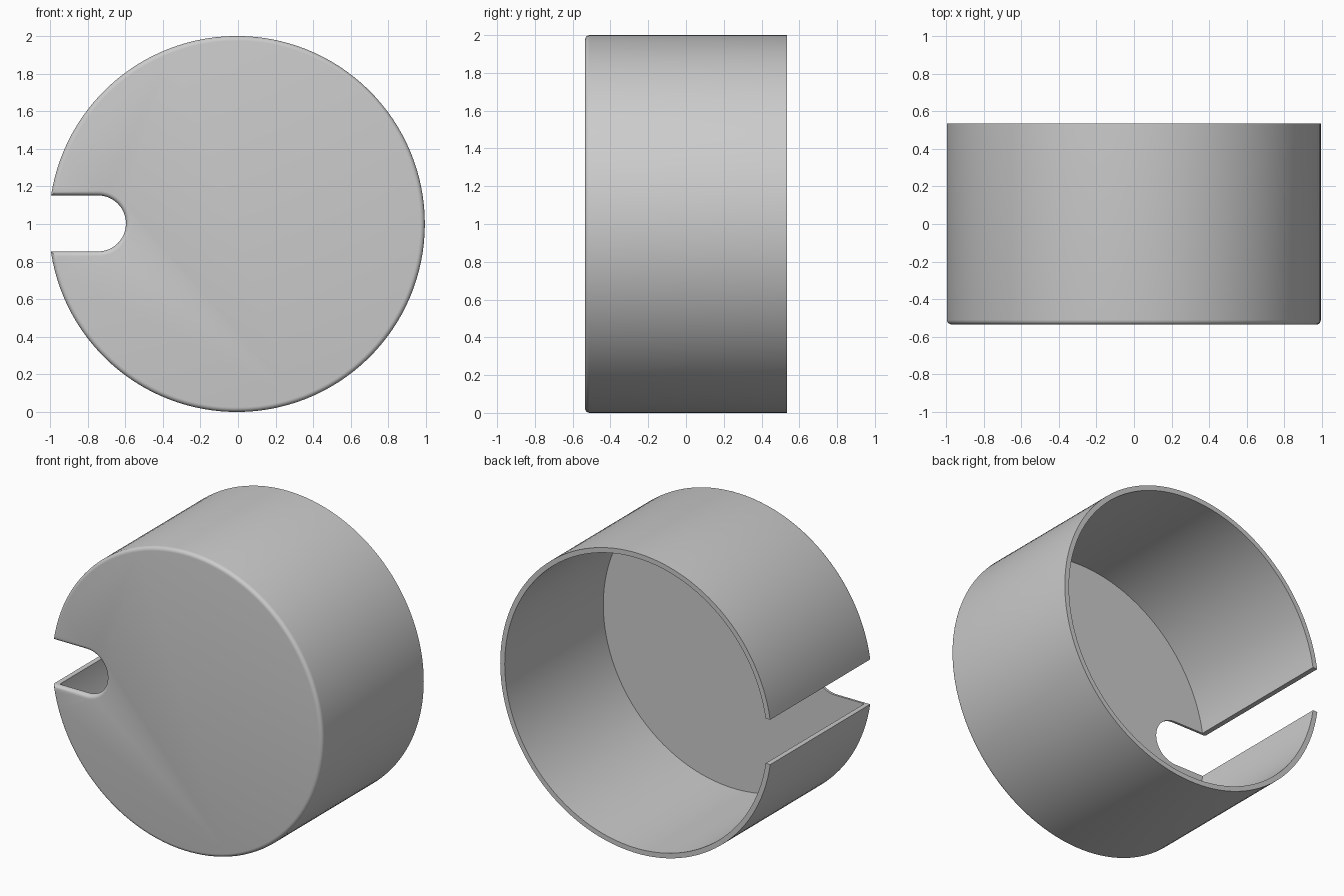
import bpy, bmesh, math
from mathutils import Vector

cube = bpy.data.objects.get("Cube")
if cube:
    bpy.data.objects.remove(cube, do_unlink=True)

FRONT, BACK = -0.535, 0.535
RADIUS, WALL, FILLET = 1.0, 0.033, 0.025
CX, CZ = -0.006, 1.0            # axis of the cup
SLOT_HALF, SLOT_X = 0.149, -0.745
SLOT_Z = 1.003


def make_object(name, bm):
    bmesh.ops.recalc_face_normals(bm, faces=bm.faces[:])
    mesh = bpy.data.meshes.new(name)
    bm.to_mesh(mesh)
    bm.free()
    obj = bpy.data.objects.new(name, mesh)
    bpy.context.collection.objects.link(obj)
    return obj


def arc(cx, cz, radius, start, end, steps):
    angles = [start + (end - start) * i / steps for i in range(steps + 1)]
    return [(cx + radius * math.cos(a), cz + radius * math.sin(a)) for a in angles]


def prism(outline, y0, y1):
    """Extrude an x-z outline along y; returns the mesh and its face at y0."""
    bm = bmesh.new()
    face = bm.faces.new([bm.verts.new((x, y0, z)) for x, z in outline])
    copy = bmesh.ops.extrude_face_region(bm, geom=[face], use_keep_orig=True)
    moved = [v for v in copy["geom"] if isinstance(v, bmesh.types.BMVert)]
    bmesh.ops.translate(bm, verts=moved, vec=Vector((0, y1 - y0, 0)))
    bmesh.ops.recalc_face_normals(bm, faces=bm.faces[:])
    return bm, face


# Solid disc with a round-ended slot on its right side
top = math.pi - math.asin((SLOT_Z + SLOT_HALF - CZ) / RADIUS)
bottom = -math.pi - math.asin((SLOT_Z - SLOT_HALF - CZ) / RADIUS)
outline = arc(CX, CZ, RADIUS, bottom, top, 120)
outline += arc(SLOT_X, SLOT_Z, SLOT_HALF, math.pi / 2, -math.pi / 2, 24)
bm, front = prism(outline, FRONT, BACK)

# Rounded front edge
bmesh.ops.bevel(bm, geom=list(front.edges), offset=FILLET, segments=5,
                profile=0.5, affect='EDGES', clamp_overlap=False)
cup = make_object("slotted_cup", bm)

# Hollow interior, open at the back
bm, _ = prism(arc(CX, CZ, RADIUS - WALL, 0, math.tau, 120)[:-1],
              FRONT + WALL, BACK + 0.2)
cavity = make_object("cavity_cutter", bm)
cavity.hide_render = True

cut = cup.modifiers.new("hollow", 'BOOLEAN')
cut.operation = 'DIFFERENCE'
cut.solver = 'EXACT'
cut.object = cavity
bpy.context.view_layer.objects.active = cup
cup.select_set(True)
bpy.ops.object.modifier_apply(modifier=cut.name)
bpy.data.objects.remove(cavity, do_unlink=True)

# Plain grey finish, smooth with sharp rims
grey = bpy.data.materials.new("plain grey")
grey.use_nodes = True
colour = (0.6, 0.6, 0.6, 1.0)
grey.diffuse_color = colour
grey.node_tree.nodes["Principled BSDF"].inputs["Base Color"].default_value = colour
cup.data.materials.clear()
cup.data.materials.append(grey)
bpy.ops.object.shade_smooth_by_angle(angle=math.radians(30))
